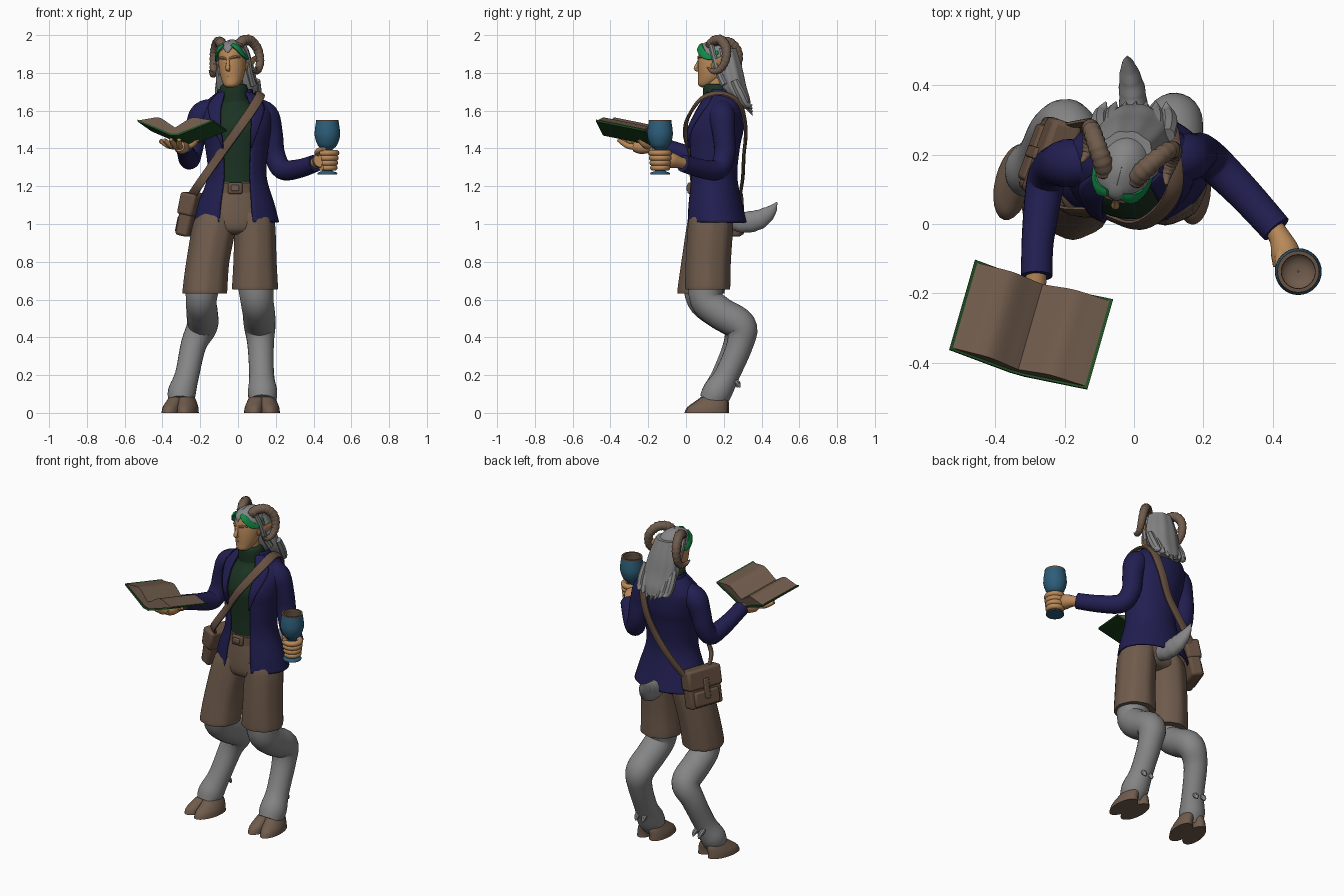
import bpy, bmesh, math
from mathutils import Vector, Matrix

def mat(name, r, g, b):
    m = bpy.data.materials.new(name)
    m.diffuse_color = (r, g, b, 1)
    return m

GREY = mat("grey_fur", 0.235, 0.235, 0.24)
BROWN = mat("warm_brown", 0.16, 0.105, 0.072)
LEATHER = mat("leather_brown", 0.135, 0.082, 0.054)
NAVY = mat("navy_cloth", 0.0155, 0.0135, 0.082)
KNIT = mat("dark_green_knit", 0.011, 0.033, 0.016)
SKIN = mat("skin", 0.48, 0.25, 0.10)
BLUE = mat("goblet_blue", 0.025, 0.11, 0.19)
BAND = mat("bright_green", 0.006, 0.24, 0.06)
COVER = mat("cover_green", 0.014, 0.075, 0.017)
ID = Matrix.Identity(4)

def add(name, verts, faces, m, M=ID, thick=0):
    me = bpy.data.meshes.new(name)
    me.from_pydata([M @ Vector(v) for v in verts], [], faces)
    bm = bmesh.new()
    bm.from_mesh(me)
    bmesh.ops.recalc_face_normals(bm, faces=bm.faces)
    bm.to_mesh(me)
    bm.free()
    me.polygons.foreach_set("use_smooth", [True] * len(me.polygons))
    me.set_sharp_from_angle(angle=math.radians(42))
    me.materials.append(m)
    ob = bpy.data.objects.new(name, me)
    bpy.context.collection.objects.link(ob)
    if thick:
        s = ob.modifiers.new("thickness", "SOLIDIFY")
        s.thickness = thick
    return ob

def spline(p, k):
    """Catmull-Rom through tuples of any length."""
    out = []
    for i in range(len(p) - 1):
        a, b, c, d = p[max(i - 1, 0)], p[i], p[i + 1], p[min(i + 2, len(p) - 1)]
        for j in range(k):
            t = j / k
            out.append(tuple(.5 * (2*q + (r-o)*t + (2*o-5*q+4*r-s)*t*t + (3*q-o-3*r+s)*t**3)
                             for o, q, r, s in zip(a, b, c, d)))
    return out + [tuple(p[-1])]

def skin_rings(n, seg, closed, caps):
    faces = [(i*seg + j, i*seg + (j+1) % seg, (i+1)*seg + (j+1) % seg, (i+1)*seg + j)
             for i in range(n - 1) for j in range(seg if closed else seg - 1)]
    if caps:
        faces += [tuple(range(seg)), tuple(range((n-1)*seg, n*seg))]
    return faces

def loft(name, rings, m, M=ID, seg=32, k=4, thick=0, wave=0, lobes=9, caps=True):
    """Stacked ellipses (z, cx, cy, rx, ry[, front gap angle])."""
    gap = len(rings[0]) > 5
    R, V = spline(rings, k), []
    for r in R:
        g = max(r[5], 0) if gap else 0
        for j in range(seg):
            t = g + (2*math.pi - 2*g) * j / (seg - 1 if gap else seg)
            w = 1 + wave * math.cos(lobes * t)
            V.append((r[1] + r[3]*w*math.sin(t), r[2] - r[4]*w*math.cos(t), r[0]))
    return add(name, V, skin_rings(len(R), seg, not gap, caps and not gap), m, M, thick)

def sweep(name, pts, m, M=ID, seg=16, k=5, flat=None, centre=None, ridge=0):
    """Tube along (x, y, z, r); flat = thickness toward centre relative to r."""
    R, V, nrm = spline(pts, k), [], None
    for i, r in enumerate(R):
        p = Vector(r[:3])
        t = (Vector(R[min(i+1, len(R)-1)][:3]) - Vector(R[max(i-1, 0)][:3])).normalized()
        if centre:
            nrm = p - Vector(centre)
        elif nrm is None:
            nrm = Vector((1, 0, 0)) if abs(t.y) > .7 else Vector((0, 1, 0))
        nrm = (nrm - t * nrm.dot(t)).normalized()
        b = t.cross(nrm)
        rad = max(r[3], .001) * (1 + ridge * (i % 3 - 1))
        for j in range(seg):
            a = 2*math.pi*(j + .5)/seg
            V.append(p + b*(rad*math.cos(a)) + nrm*(rad*(flat or 1)*math.sin(a)))
    return add(name, V, skin_rings(len(R), seg, True, True), m, M)

def box(name, size, m, M, bevel=.008):
    s = [v/2 for v in size]
    V = [(x*s[0], y*s[1], z*s[2]) for x in (-1, 1) for y in (-1, 1) for z in (-1, 1)]
    ob = add(name, V, [(0,1,3,2), (4,6,7,5), (0,4,5,1), (2,3,7,6), (0,2,6,4), (1,5,7,3)], m, M)
    b = ob.modifiers.new("bevel", "BEVEL")
    b.width, b.segments = bevel, 2
    return ob

def prism(name, prof, y0, y1, m, M):
    n = len(prof)
    V = [(x, y, z) for y in (y0, y1) for x, z in prof]
    return add(name, V, skin_rings(2, n, True, True), m, M)

T = Matrix.Translation
def R(deg, ax): return Matrix.Rotation(math.radians(deg), 4, ax)

# Legs and cloven hooves
sweep("right_leg", [(.09,.11,.72,.1), (.1,.108,.6,.088), (.11,.18,.53,.086), (.115,.29,.46,.084),
      (.12,.285,.36,.07), (.125,.217,.2,.066), (.13,.165,.11,.078), (.13,.135,.06,.07)], GREY, seg=24)
sweep("left_leg", [(-.18,.08,.72,.1), (-.195,.085,.6,.082), (-.19,.17,.53,.083), (-.19,.275,.46,.082),
      (-.235,.265,.36,.068), (-.27,.2,.2,.064), (-.297,.16,.11,.074), (-.302,.135,.06,.066)], GREY, seg=24)
for side, hx, ang in (("right", .127, 0), ("left", -.305, -14)):
    M = T((hx, .115, 0)) @ R(ang, 'Z')
    for s in (-1, 1):
        loft(side + "_hoof_half", [(0, s*.042, -.005, .053, .112), (.03, s*.04, .002, .051, .104),
             (.06, s*.033, .022, .046, .084), (.085, s*.026, .034, .04, .062)], BROWN, M, seg=24)
        sweep(side + "_dewclaw", [(s*.022, .115, .19, .014), (s*.024, .155, .16, .015), (s*.024, .17, .135, .004)], GREY, M, seg=8)

# Shorts and belt
loft("shorts_hips", [(.945,-.012,.128,.12,.06), (.975,-.015,.13,.195,.108), (1.1,-.012,.135,.175,.115),
     (1.22,-.01,.14,.135,.11)], BROWN)
loft("shorts_right_leg", [(.655,.09,.115,.116,.114), (.67,.09,.115,.119,.117), (.8,.09,.118,.112,.117),
     (1.0,.088,.13,.106,.117), (1.06,.07,.13,.1,.105)], BROWN, wave=.02, lobes=8)
loft("shorts_left_leg", [(.635,-.175,.08,.112,.12), (.65,-.175,.08,.116,.123), (.8,-.16,.1,.112,.122),
     (1.0,-.122,.128,.114,.12), (1.06,-.1,.13,.1,.105)], BROWN, wave=.02, lobes=8)
loft("belt", [(1.165,-.01,.14,.151,.121), (1.215,-.01,.14,.141,.119)], LEATHER, k=1)
box("belt_buckle", (.075, .02, .06), LEATHER, T((-.015, .018, 1.19)))
box("buckle_plate", (.045, .02, .035), BROWN, T((-.015, .013, 1.19)))

# Turtleneck
loft("turtleneck", [(1.19,-.01,.14,.135,.108), (1.3,-.01,.14,.135,.11), (1.42,-.01,.138,.145,.118),
     (1.5,-.01,.14,.15,.125), (1.58,-.012,.155,.14,.11), (1.635,-.015,.17,.09,.085), (1.67,-.018,.168,.074,.07)], KNIT)
loft("turtleneck_collar", [(1.63,-.018,.17,.08,.078), (1.68,-.02,.166,.079,.075), (1.725,-.022,.16,.072,.068),
     (1.74,-.022,.16,.06,.057)], KNIT)

# Open jacket with lapels
JACKET = [(1.01,-.01,.16,.228,.165,.41), (1.1,-.01,.15,.205,.15,.42), (1.25,-.005,.142,.157,.13,.47),
          (1.4,-.006,.145,.167,.14,.47), (1.5,-.01,.153,.185,.152,.47), (1.6,-.01,.178,.19,.13,.47),
          (1.66,-.012,.19,.145,.105,.5), (1.7,-.015,.19,.09,.084,.62)]
loft("jacket", JACKET, NAVY, seg=48, thick=.012, k=5)
rows = spline(JACKET, 6)[18:]
for s in (-1, 1):
    V = []
    for i, r in enumerate(rows):
        width = .5 * min(1, i / (len(rows)*.62)) + .03
        for j in range(6):
            t = s * (r[5] - .04 + width * j / 5)
            V.append((r[1] + (r[3]+.009)*math.sin(t), r[2] - (r[4]+.009)*math.cos(t), r[0]))
    add("lapel", V, skin_rings(len(rows), 6, False, False), NAVY, thick=.01)
loft("jacket_collar", [(1.655,-.015,.19,.105,.09,.9), (1.7,-.015,.19,.095,.085,.85), (1.715,-.015,.19,.088,.08,.9)],
     NAVY, thick=.012)
sweep("left_sleeve", [(-.11,.175,1.605,.06), (-.185,.175,1.58,.07), (-.22,.17,1.5,.06), (-.238,.16,1.41,.056),
      (-.255,.12,1.345,.055), (-.268,.03,1.36,.051), (-.278,-.06,1.39,.046), (-.28,-.15,1.42,.045)], NAVY, seg=20)
sweep("right_sleeve", [(.08,.185,1.605,.06), (.145,.19,1.575,.07), (.177,.2,1.48,.06), (.193,.205,1.37,.056),
      (.235,.17,1.29,.055), (.32,.085,1.292,.05), (.41,-.015,1.322,.046)], NAVY, seg=20)

# Head, turned slightly toward the book and tilted
H = T((-.03, .15, 1.85)) @ R(-15, 'Z') @ R(-4, 'Y')
loft("head", [(-.127,0,-.045,.02,.022), (-.115,0,-.042,.04,.042), (-.08,0,-.02,.058,.066), (-.03,0,-.008,.069,.08),
     (.02,0,0,.071,.087), (.07,0,.005,.065,.083), (.095,0,.01,.045,.06), (.105,0,.01,.01,.015)], SKIN, H)
loft("neck", [(-.17,0,.015,.045,.045), (-.06,0,.01,.045,.05)], SKIN, H)
sweep("nose", [(0,-.08,.03,.007), (0,-.09,0,.009), (0,-.1,-.026,.0125), (0,-.085,-.036,.008)], SKIN, H, seg=10)
for z in (-.061, -.069):
    sweep("lip", [(-.022,-.071,z-.002,.002), (0,-.084,z,.005), (.022,-.071,z-.002,.002)], SKIN, H, seg=8)
for s in (-1, 1):
    sweep("brow", [(s*.01,-.083,.026,.006), (s*.035,-.075,.032,.008), (s*.058,-.051,.03,.004)], SKIN, H, seg=8)
    sweep("ear", [(s*.062,.005,-.03,.016), (s*.08,.035,-.012,.028), (s*.1,.07,.012,.022), (s*.122,.115,.04,.002)],
          SKIN, H, seg=10, flat=.35, centre=(0, .03, 0))
    # Curled ram horns
    sweep("horn", [(s*.042,-.015,.085,.028), (s*.06,.015,.114,.028), (s*.09,.06,.115,.027), (s*.117,.095,.07,.025),
          (s*.127,.094,.005,.022), (s*.123,.065,-.04,.019), (s*.12,.025,-.05,.014), (s*.127,-.005,-.028,.004)],
          BROWN, H, seg=14, k=8, ridge=.06)
    sweep("headband_side", [(s*.08,.04,.058,.012), (s*.08,.0,.03,.018), (s*.072,-.042,.045,.021),
          (s*.052,-.066,.078,.021), (s*.022,-.07,.1,.012)], BAND, H, seg=8, flat=.35, centre=(0, 0, 0))
    sweep("side_lock", [(s*.068,.0,.09,.015), (s*.08,.02,.03,.016), (s*.08,.045,-.05,.018), (s*.085,.08,-.12,.02)], GREY, H, seg=8)

# Hair: cap, forelock, long back mass and loose locks
loft("hair_cap", [(-.06,0,.03,.08,.088,1.75), (0,0,.02,.083,.1,1.6), (.05,0,.012,.081,.1,1.2), (.085,0,.008,.066,.087,.4),
     (.108,0,.008,.046,.064,.0), (.124,0,.01,.018,.026,0), (.127,0,.01,.001,.001,0)], GREY, H, seg=40, thick=.008)
sweep("forelock", [(0,.02,.105,.03), (0,-.03,.102,.032), (0,-.068,.085,.026), (0,-.083,.058,.008)], GREY, H, flat=.5, centre=(0, .01, 0))
loft("hair_back", [(1.93,-.022,.205,.075,.062), (1.83,-.015,.225,.098,.073), (1.73,-.005,.25,.107,.07), (1.66,0,.285,.098,.055),
     (1.61,.0,.315,.07,.03)], GREY, seg=54, wave=.03, lobes=9)
for i in range(7):
    x = -.095 + .032*i
    sweep("hair_lock", [(x, .255, 1.76, .022), (x*1.04, .29, 1.69, .026), (x*.98, .32, 1.635, .021),
          (x*.9+.005, .352, 1.575 + .018*abs(i-3), .002)], GREY, seg=8)

# Tail
sweep("tail", [(0,.22,1.03,.05), (0,.3,1.01,.056), (-.005,.38,1.022,.054), (-.015,.445,1.065,.034), (-.02,.482,1.115,.003)],
      GREY, ridge=.03, flat=.72)

# Satchel and strap
sweep("bag_strap", [(-.25,.14,1.14,.026), (-.205,.045,1.21,.026), (-.1,.03,1.36,.027), (0,-.004,1.5,.027), (.07,.03,1.6,.027),
      (.115,.1,1.675,.027), (.112,.2,1.69,.027), (.1,.285,1.635,.027), (.06,.316,1.5,.027), (0,.306,1.36,.027),
      (-.09,.3,1.24,.027), (-.2,.28,1.12,.026)], LEATHER, seg=8, flat=.35, centre=(-.02, .16, 1.35))
B = T((-.245, .19, 1.045)) @ R(-20, 'Z') @ R(12, 'Y')
box("satchel", (.075, .22, .22), LEATHER, B, .015)
box("satchel_flap", (.09, .23, .12), LEATHER, B @ T((-.004, 0, .06)), .015)
box("satchel_pocket", (.03, .17, .09), LEATHER, B @ T((-.035, 0, -.055)), .012)
box("satchel_clasp", (.02, .035, .12), LEATHER, B @ T((-.048, 0, .0)), .006)

# Open book
K = T((-.3, -.303, 1.45)) @ R(-16, 'Z') @ R(-11, 'X')
half = spline([(0, .036), (.03, .055), (.09, .09), (.15, .084), (.198, .076)], 5)
top = [(-x, z) for x, z in half[:0:-1]] + half
prism("book_pages", top + [(.198, .068), (.02, .002), (-.02, .002), (-.198, .068)], -.13, .13, BROWN, K)
prism("book_cover", [(-.207, .078), (-.02, .004), (.02, .004), (.207, .078), (.207, .068), (.022, -.008), (-.022, -.008),
      (-.207, .068)], -.137, .137, COVER, K)

# Left hand under the book
sweep("left_palm", [(-.28,-.13,1.418,.03), (-.285,-.18,1.412,.032), (-.3,-.235,1.408,.038), (-.31,-.275,1.412,.028)], SKIN)
for i in range(4):
    a = math.radians(200 + 22*i)
    c, s = math.cos(a), math.sin(a)
    sweep("left_finger", [(-.305+.02*c, -.245+.02*s, 1.408, .016), (-.305+.065*c, -.245+.065*s, 1.415, .016),
          (-.305+.115*c, -.245+.115*s, 1.438-.01*s, .011)], SKIN, seg=10)
sweep("left_thumb", [(-.275,-.19,1.41,.018), (-.24,-.22,1.42,.016), (-.215,-.25,1.445,.01)], SKIN, seg=10)

# Hollow goblet
CX, CY = .473, -.137
def turned(name, prof, m, k=3, caps=False):
    loft(name, [(z, CX, CY, r, r) for z, r in prof], m, k=k, caps=caps)
turned("goblet_foot", [(1.262,.052), (1.272,.05), (1.288,.022), (1.35,.017)], BLUE, 3, True)
turned("goblet_bowl", [(1.34,.017), (1.39,.026), (1.415,.05), (1.46,.066), (1.5,.066), (1.545,.059)], BLUE)
turned("goblet_rim", [(1.542,.0605), (1.551,.06), (1.551,.049), (1.542,.048)], LEATHER, 1)
turned("goblet_inside", [(1.546,.05), (1.5,.056), (1.46,.052), (1.44,.03), (1.436,.002)], BROWN)

# Right hand gripping the stem
sweep("right_palm", [(.395,0,1.318,.028), (.42,-.04,1.328,.032), (.435,-.08,1.338,.042), (.44,-.12,1.34,.04)], SKIN)
for i in range(4):
    z, rad = 1.298 + .026*i, .038 + .003*i
    arc = [math.radians(150 - 5*i - 45*j) for j in range(7)]
    sweep("right_finger", [(CX + rad*math.cos(a), CY + rad*math.sin(a), z, .0165) for a in arc], SKIN, seg=10, k=3)
sweep("right_thumb", [(.425,-.08,1.36,.018), (.425,-.135,1.385,.017), (.455,-.185,1.395,.013)], SKIN, seg=10)
